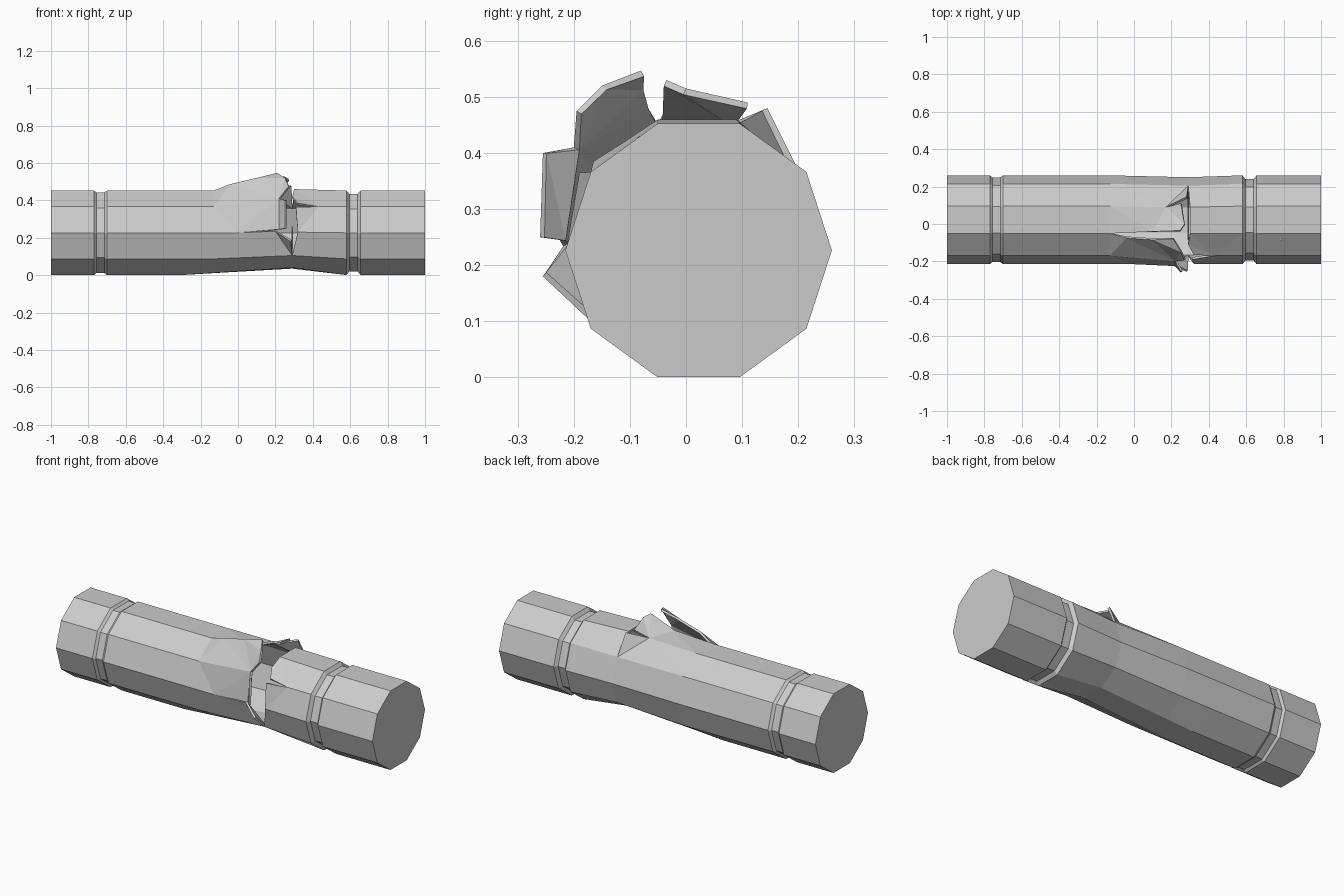
import bpy, bmesh, math
from mathutils import Vector

if "Cube" in bpy.data.objects:
    bpy.data.objects.remove(bpy.data.objects["Cube"])

SIDES, R, CY, CZ = 10, 0.2375, 0.0225, 0.2265

grey = bpy.data.materials.new("worn grey metal")
grey.use_nodes = True
grey.diffuse_color = (0.6, 0.6, 0.6, 1)
grey.node_tree.nodes["Principled BSDF"].inputs["Base Color"].default_value = (0.6, 0.6, 0.6, 1)


def rim(x, k, r=R):
    """Point on the ten-sided section; k = 0 faces +y and counts towards the top."""
    a = 2 * math.pi * k / SIDES
    return (x, CY + r * math.cos(a), CZ + r * math.sin(a))


def ring(x, r=R):
    return [rim(x, k, r) for k in range(SIDES)]


def build(name, polys, wall=0):
    bm = bmesh.new()
    for p in polys:
        bm.faces.new([bm.verts.new(c) for c in p])
    bmesh.ops.remove_doubles(bm, verts=bm.verts, dist=0.0005)
    bmesh.ops.triangulate(bm, faces=[f for f in bm.faces if len(f.verts) in (5, 6, 7, 8)])
    me = bpy.data.meshes.new(name)
    bm.to_mesh(me)
    bm.free()
    me.materials.append(grey)
    ob = bpy.data.objects.new(name, me)
    bpy.context.collection.objects.link(ob)
    if wall:
        mod = ob.modifiers.new("wall", "SOLIDIFY")
        mod.thickness = wall
        mod.offset = -1
    return ob


def skin(rings):
    """Quads between neighbouring rings, listed from -x to +x."""
    return [(a[k], a[(k + 1) % SIDES], b[(k + 1) % SIDES], b[k])
            for a, b in zip(rings, rings[1:]) for k in range(SIDES)]


# Capped ends, each with the bevelled groove beside it
rings = [ring(-1), ring(-0.77), ring(-0.757, 0.226), ring(-0.715, 0.226), ring(-0.70)]
build("right_end_cap", skin(rings) + [rings[0][::-1]])
rings = [ring(0.58), ring(0.595, 0.218), ring(0.64, 0.218), ring(0.655), ring(1)]
build("left_end_cap", skin(rings) + [rings[-1]])

# Pinched lower seam shared by both halves
seam = {0: (0.29, 0.25, 0.225), 1: (0.29, 0.205, 0.36), 6: (0.29, -0.175, 0.105),
        7: (0.29, -0.05, 0.04), 8: (0.29, 0.09, 0.035), 9: (0.29, 0.205, 0.10)}

# Long half: torn edge of each side, from its upper to its lower corner
k2_tear, k4_tear, k5_slit = (0.17, 0.09, 0.457), (0.22, -0.20, 0.41), rim(0, 5)
long_edge = {
    1: [k2_tear, (0.28, 0.145, 0.48), seam[1]],
    2: [(0.1, -0.04, 0.47), (0.245, -0.035, 0.53), (0.27, 0, 0.515), (0.25, 0.11, 0.49), k2_tear],
    3: [k4_tear, (0.27, -0.195, 0.475), (0.25, -0.15, 0.52), (0.21, -0.08, 0.547),
        (0.1, -0.085, 0.52), (-0.04, -0.075, 0.487)],
    4: [k5_slit, (0.22, -0.225, 0.245), (0.25, -0.26, 0.25), (0.25, -0.255, 0.40), k4_tear],
    5: [seam[6], (0.28, -0.255, 0.18), (0.2, -0.218, 0.235), k5_slit],
}

# Short half: torn edge of each side in the same order
k4_slit, k5_end = rim(0.43, 4), (0.32, -0.213, 0.23)
k2_end, k3_end = (0.30, 0.09, 0.46), (0.30, -0.05, 0.46)
short_edge = {
    1: [k2_end, seam[1]],
    2: [k3_end, k2_end],
    3: [k4_slit, (0.32, -0.165, 0.385), (0.29, -0.11, 0.42), k3_end],
    4: [k5_end, (0.31, -0.19, 0.365), k4_slit],
    5: [seam[6], k5_end],
}


def torn(start, edges):
    polys = []
    for k in range(SIDES):
        n = (k + 1) % SIDES
        edge = edges.get(k) or [seam[n], seam[k]]
        polys.append([start[k], start[n]] + edge)
    return polys


mid = [ring(-0.70), ring(-0.3), ring(-0.13)]
# The underside already starts to rise before the seam
mid[2] = [Vector(p).lerp(Vector(seam[k]), 0.3) * Vector((0, 1, 1)) + Vector((-0.13, 0, 0))
          if k in (7, 8) else p for k, p in enumerate(mid[2])]
build("torn_long_tube", skin(mid) + torn(mid[2], long_edge), 0.012)
build("torn_short_tube", [p[::-1] for p in torn(ring(0.58), short_edge)], 0.012)


# Small raised nicks in the surface
def nick(name, a, b, lift):
    a, b, up = Vector(a), Vector(b), Vector(lift)
    side = (b - a).cross(up).normalized() * 0.008
    m = (a + b) / 2 + up
    build(name, [(a, b - side, m), (b, a + side, m), (a, a + side, m), (b - side, b, m)])


nick("long_tube_nick", (-0.28, 0.13, 0.43), (-0.21, 0.04, 0.452), (0, 0, 0.008))
nick("end_cap_nick", (0.75, 0.02, 0.452), (0.78, -0.09, 0.427), (0, -0.003, 0.006))
